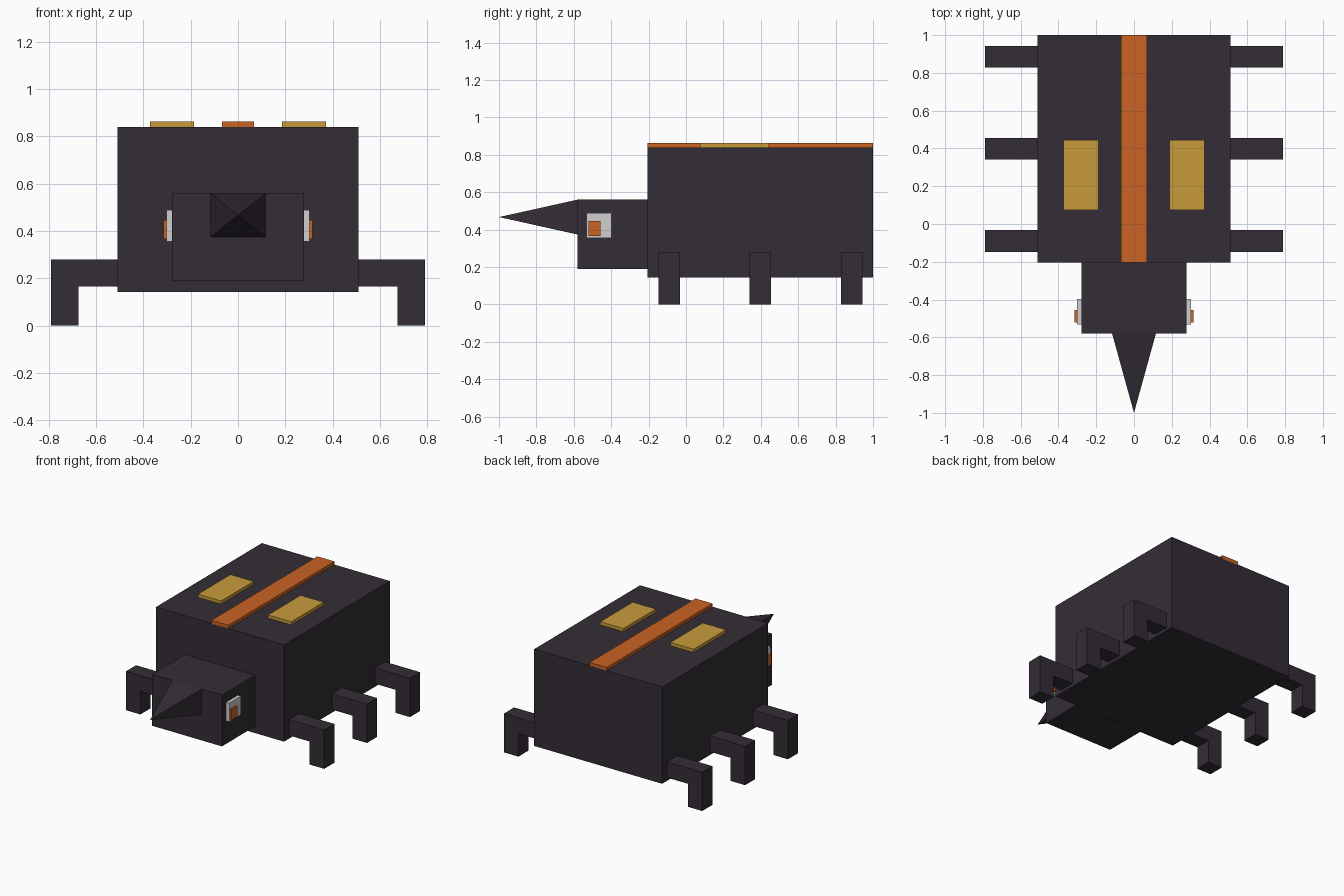
import bpy
import bmesh
from mathutils import Vector

old = bpy.data.objects.get("Cube")
if old:
    bpy.data.objects.remove(old, do_unlink=True)


def material(name, rgb):
    mat = bpy.data.materials.new(name)
    mat.use_nodes = True
    mat.diffuse_color = (*rgb, 1)
    mat.node_tree.nodes["Principled BSDF"].inputs["Base Color"].default_value = (*rgb, 1)
    return mat


dark = material("dark_shell", (0.034, 0.026, 0.037))
orange = material("orange", (0.59, 0.125, 0.017))
gold = material("gold", (0.58, 0.33, 0.043))
white = material("eye_white", (0.62, 0.62, 0.62))


def finish(name, bm, mat):
    bmesh.ops.recalc_face_normals(bm, faces=bm.faces[:])
    mesh = bpy.data.meshes.new(name)
    bm.to_mesh(mesh)
    bm.free()
    mesh.materials.append(mat)
    obj = bpy.data.objects.new(name, mesh)
    bpy.context.collection.objects.link(obj)
    return obj


def box(name, xs, ys, zs, mat):
    """Box between the given limits on each axis."""
    bm = bmesh.new()
    bmesh.ops.create_cube(bm, size=1)
    lo, hi = (Vector(c) for c in zip(xs, ys, zs))
    for v in bm.verts:
        v.co = (lo + hi) / 2 + v.co * (hi - lo)
    return finish(name, bm, mat)


def sided(side, a, b):
    return sorted((side * a, side * b))


def leg(name, side, y, width=0.115):
    """Bent leg: an L profile extruded along y."""
    profile = [(0.5, 0.28), (0.79, 0.28), (0.79, 0), (0.675, 0), (0.675, 0.166), (0.5, 0.166)]
    bm = bmesh.new()
    face = bm.faces.new([bm.verts.new((side * x, y - width / 2, z)) for x, z in profile])
    out = bmesh.ops.extrude_face_region(bm, geom=[face])
    moved = [g for g in out["geom"] if isinstance(g, bmesh.types.BMVert)]
    bmesh.ops.translate(bm, verts=moved, vec=(0, width, 0))
    return finish(name, bm, dark)


# Body and head
box("body", (-0.51, 0.51), (-0.205, 1), (0.143, 0.84), dark)
box("head", (-0.278, 0.278), (-0.58, -0.2), (0.19, 0.56), dark)

# Pointed beak
bm = bmesh.new()
base = [bm.verts.new((x, -0.58, z)) for x, z in
        ((-0.116, 0.374), (0.116, 0.374), (0.116, 0.56), (-0.116, 0.56))]
tip = bm.verts.new((0, -1, 0.467))
bm.faces.new(base)
for i in range(4):
    bm.faces.new((base[i], base[(i + 1) % 4], tip))
finish("beak", bm, dark)

# Back markings
box("back_stripe", (-0.068, 0.068), (-0.205, 1), (0.835, 0.863), orange)

for side, label in ((1, "left"), (-1, "right")):
    box(label + "_back_patch", sided(side, 0.187, 0.372), (0.075, 0.445), (0.835, 0.863), gold)
    # Eyes
    box(label + "_eye", sided(side, 0.27, 0.303), (-0.532, -0.397), (0.355, 0.49), white)
    box(label + "_pupil", sided(side, 0.29, 0.314), (-0.522, -0.456), (0.367, 0.446), orange)
    # Legs
    for y, place in ((-0.09, "front"), (0.398, "middle"), (0.886, "back")):
        leg(f"{label}_{place}_leg", side, y)
